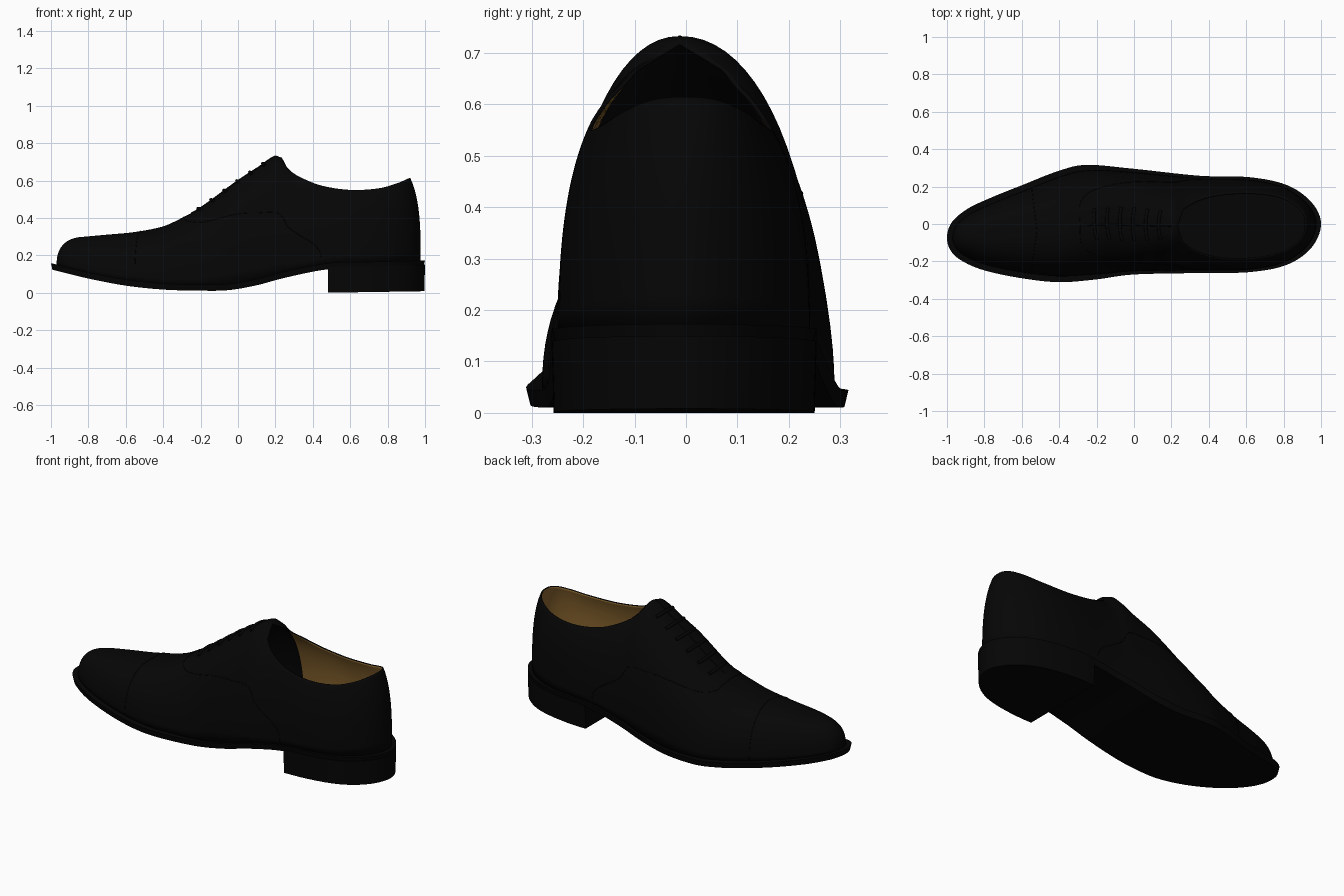
import bpy, bmesh, math
from mathutils import Vector

if "Cube" in bpy.data.objects:
    bpy.data.objects.remove(bpy.data.objects["Cube"])


def material(name, rgb):
    m = bpy.data.materials.new(name)
    m.diffuse_color = (*rgb, 1)
    m.use_nodes = True
    m.node_tree.nodes["Principled BSDF"].inputs["Base Color"].default_value = m.diffuse_color
    return m


LEATHER = material("black_leather", (0.0017, 0.0017, 0.0017))
SOLE = material("sole_black", (0.0015, 0.0015, 0.0015))
LINING = material("tan_lining", (0.27, 0.14, 0.03))


def spline(pts, closed=False, steps=12):
    """Catmull-Rom through the points."""
    pts = [Vector(p) for p in pts]
    n, out = len(pts), []
    get = lambda i: pts[i % n] if closed else pts[max(0, min(n - 1, i))]
    for i in range(n if closed else n - 1):
        a, b, c, d = (get(i + k) for k in (-1, 0, 1, 2))
        for s in range(steps):
            t = s / steps
            out.append(0.5 * (2 * b + (c - a) * t + (2 * a - 5 * b + 4 * c - d) * t * t
                              + (3 * b - a - 3 * c + d) * t ** 3))
    return out if closed else out + [pts[-1]]


def table(rows, x):
    """Smooth interpolation of a profile given as (x, value) rows."""
    x = max(rows[0][0], min(rows[-1][0], x))
    n = len(rows)

    def slope(i):
        a, b = rows[max(0, i - 1)], rows[min(n - 1, i + 1)]
        return (b[1] - a[1]) / (b[0] - a[0])
    for i in range(n - 1):
        (x0, y0), (x1, y1) = rows[i], rows[i + 1]
        if x <= x1:
            h = x1 - x0
            t = (x - x0) / h
            return ((2 * t**3 - 3 * t * t + 1) * y0 + (t**3 - 2 * t * t + t) * h * slope(i)
                    + (3 * t * t - 2 * t**3) * y1 + (t**3 - t * t) * h * slope(i + 1))


# Sole outline: toe, +y side, heel, -y side back to the toe
OUTLINE = spline([(-1, -.07), (-.972, .012), (-.885, .084), (-.75, .147), (-.6, .207), (-.4, .285),
                  (-.25, .316), (0, .295), (.35, .258), (.62, .25), (.82, .207), (.95, .115),
                  (1, 0), (.95, -.125), (.82, -.217), (.62, -.257), (.35, -.262), (0, -.27),
                  (-.2, -.296), (-.4, -.311), (-.6, -.29), (-.8, -.248), (-.92, -.197),
                  (-.98, -.142)], True)
N, M = len(OUTLINE), 20
BOTTOM = [(-1, .125), (-.8, .076), (-.6, .038), (-.4, .017), (-.2, .011), (-.05, .014),
          (.1, .04), (.25, .08), (.48, .125), (.7, .132), (1, .14)]
TOP = [(-.85, .295), (-.7, .31), (-.55, .325), (-.4, .355), (-.3, .4), (-.2, .455), (0, .6),
       (.1, .665), (.22, .735), (.27, .66), (.35, .61), (.45, .572), (.6, .55), (.75, .558),
       (.85, .585), (.92, .615)]
CENTRE = [(-1, -.07), (-.6, -.045), (-.2, -.005), (.2, -.012), (.5, -.012), (1, 0)]
MARGIN = [(-1, .03), (-.3, .03), (-.05, .018), (.4, .013), (.75, .015), (.95, .022), (1, .023)]


def inset(distance):
    out = []
    for i, p in enumerate(OUTLINE):
        t = (OUTLINE[(i + 1) % N] - OUTLINE[i - 1]).normalized()
        out.append(p + Vector((t.y, -t.x)) * distance(p.x))
    return out


def smooth(ob, angle):
    bpy.ops.object.select_all(action='DESELECT')
    ob.select_set(True)
    bpy.context.view_layer.objects.active = ob
    bpy.ops.object.shade_smooth_by_angle(angle=math.radians(angle))


def finish(bm, name, mats, angle=40):
    me = bpy.data.meshes.new(name)
    bm.to_mesh(me)
    bm.free()
    ob = bpy.data.objects.new(name, me)
    bpy.context.collection.objects.link(ob)
    for m in mats:
        me.materials.append(m)
    smooth(ob, angle)
    return ob


def slab(name, mat, low, high, d_low, d_high, xmin=-2):
    """Solid following the outline between two height functions of x."""
    bm = bmesh.new()
    keep = [i for i in range(N // 2 + 1) if OUTLINE[i].x >= xmin]
    rings = []
    for d, f in ((d_low, low), (d_high, high)):
        pts = inset(lambda x: d)
        ring = []
        for side in (1, -1):
            row = []
            for i in keep:
                p = pts[(side * i) % N]
                x = xmin if i == keep[0] and xmin > -1 else max(p.x, xmin)
                row.append(bm.verts.new((x, p.y, f(x))))
            ring.append(row)
        rings.append(ring)
    (lp, ln), (hp, hn) = rings
    for a, b in ((lp, ln), (hn, hp), (hp, lp), (ln, hn)):
        for j in range(len(keep) - 1):
            bm.faces.new((a[j], a[j + 1], b[j + 1], b[j]))
    bm.faces.new((lp[0], ln[0], hn[0], hp[0]))
    bmesh.ops.remove_doubles(bm, verts=bm.verts, dist=1e-5)
    bmesh.ops.recalc_face_normals(bm, faces=bm.faces)
    return finish(bm, name, [mat])


bot = lambda x: table(BOTTOM, x)
slab("sole", SOLE, bot, lambda x: bot(x) + .033, .008, 0)
slab("heel_block", SOLE, lambda x: max(0, x - .48) * .016,
     lambda x: bot(x) + .01, .004, 0, .48)
slab("insole", SOLE, lambda x: bot(x) + .03, lambda x: bot(x) + .05, .045, .045)

# Upper: one column of points per outline point, rising to the ridge or the collar
BASE = inset(lambda x: table(MARGIN, x))
MID = [(BASE[i].x + BASE[-i % N].x) / 2 for i in range(N)]
MOUTH = min(MID[:N // 2], key=lambda x: abs(x - .222))


def column(i):
    b, xa = BASE[i], MID[i]
    if xa <= MOUTH:
        xt, w = xa + .165 * math.exp(-(xa + .97) / .25), 0
    else:
        q = min(1, (xa - MOUTH) / (MID[N // 2] - MOUTH))
        xt = MOUTH + (.92 - MOUTH) * q
        w = .178 * max(0, 1 - abs(2 * q - 1) ** 2.2) ** .43
    top = Vector((xt, table(CENTRE, xt) + (w if i < N / 2 else -w), table(TOP, xt)))
    k = 1 - .2 * max(0, min(1, (xa - MOUTH) / .2))
    n = table([(-1, 2.5), (-.6, 2.4), (-.2, 2.2), (0, 2.4), (.22, 2.1), (.6, 2.5), (1, 3)], xa)
    z0, end = bot(b.x) + .028, 1 - (1 - k ** n) ** (1 / n)
    pts = []
    for j in range(M + 1):
        th = math.asin(k ** (n / 2)) * j / M
        s = math.sin(th) ** (2 / n)
        a = (1 - max(0, math.cos(th)) ** (2 / n)) / end if j < M else 1
        pts.append(Vector((b.x + (top.x - b.x) * a, b.y + (top.y - b.y) * a,
                           z0 + (top.z - z0) * min(1, s / k))))
    return pts


COLS = [column(i) for i in range(N)]
bm = bmesh.new()
grid = [[bm.verts.new(p) for p in c] for c in COLS]
for i in range(N):
    a, b = grid[i], grid[(i + 1) % N]
    for j in range(M):
        f = bm.faces.new((a[j], a[j + 1], b[j + 1], b[j]))
        f.material_index = 2 if min(MID[i], MID[(i + 1) % N]) < .25 else 0   # black inside at the tongue
bmesh.ops.remove_doubles(bm, verts=bm.verts, dist=1e-5)
upper = finish(bm, "upper", [LEATHER, LINING, LEATHER, LEATHER], 60)
shell = upper.modifiers.new("thickness", 'SOLIDIFY')
shell.thickness, shell.offset, shell.material_offset = .008, -1, 1


def on_upper(x, t, side):
    """Point on the upper at length x and height parameter t."""
    i = next(k for k in range(N // 2) if MID[k + 1] >= x)
    f = (x - MID[i]) / (MID[i + 1] - MID[i])
    t = max(0, min(1, t)) * M
    j = min(M - 1, int(t))
    ca, cb = COLS[side * i % N], COLS[side * (i + 1) % N]
    return ca[j].lerp(ca[j + 1], t - j).lerp(cb[j].lerp(cb[j + 1], t - j), f)


def tube(name, pts, radius):
    cu = bpy.data.curves.new(name, 'CURVE')
    cu.dimensions, cu.bevel_depth, cu.bevel_resolution = '3D', radius, 2
    cu.use_fill_caps = True
    sp = cu.splines.new('POLY')
    sp.points.add(len(pts) - 1)
    for p, q in zip(sp.points, pts):
        p.co = (*q, 1)
    cu.materials.append(LEATHER)
    ob = bpy.data.objects.new(name, cu)
    bpy.context.collection.objects.link(ob)
    bpy.ops.object.select_all(action='DESELECT')
    ob.select_set(True)
    bpy.context.view_layer.objects.active = ob
    bpy.ops.object.convert(target='MESH')
    smooth(bpy.context.object, 50)


def across(name, path, radius, lift=0):
    """Tube running over both sides of the ridge; path is (x, t) from ridge down."""
    p = [on_upper(x, t, 1) for x, t in reversed(path)]
    p += [on_upper(x, t, -1) for x, t in path[1:]]
    tube(name, [q + Vector((0, 0, lift)) for q in p], radius)


# Seams
across("toe_cap_seam", [(-.55, 1 - j / 20) for j in range(21)], .002)
across("quarter_seam", spline([(-.3, 1), (-.297, .85), (-.28, .72), (-.2, .58), (0, .43), (.2, .34),
                               (.31, .29), (.4, .2), (.44, .1), (.445, 0)], steps=6), .002)
tube("lacing_slit", [on_upper(-.26 + .023 * j, 1, 1) for j in range(21)], .003)

# Laces
for k in range(6):
    x = -.22 + .07 * k
    across("lace_%d" % (k + 1), [(x + .012 * (j / 6) ** 2, 1 - .17 * j / 6) for j in range(7)], .009, .003)
